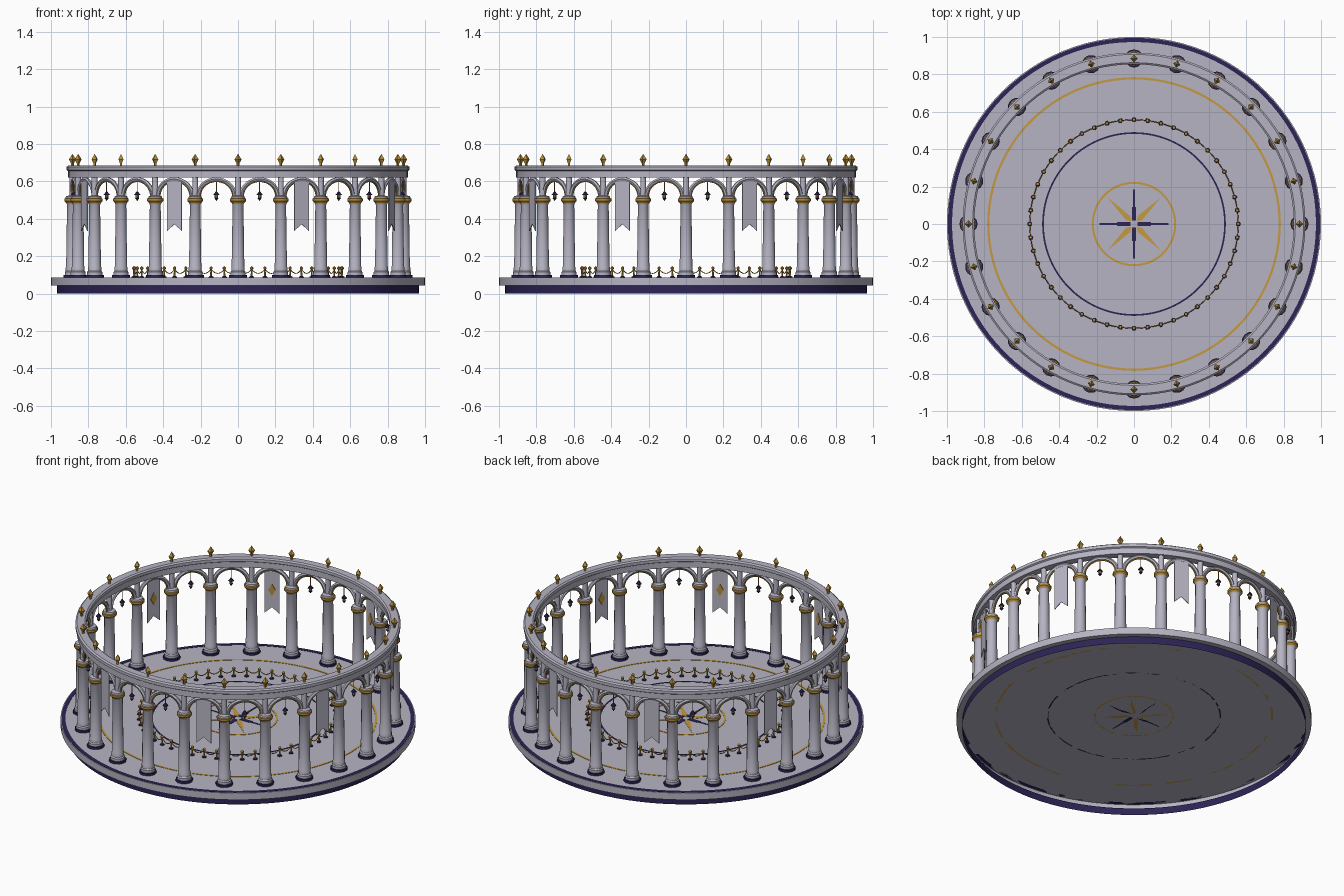
import bpy, bmesh, math
from mathutils import Vector

cube = bpy.data.objects.get("Cube")
if cube:
    bpy.data.objects.remove(cube, do_unlink=True)


def material(name, rgb):
    m = bpy.data.materials.new(name)
    m.use_nodes = True
    m.diffuse_color = (*rgb, 1)
    bsdf = next(n for n in m.node_tree.nodes if n.type == 'BSDF_PRINCIPLED')
    bsdf.inputs["Base Color"].default_value = (*rgb, 1)
    bsdf.inputs["Roughness"].default_value = 0.7
    return m


MATS = [material("pale stone", (0.47, 0.455, 0.54)),
        material("navy", (0.026, 0.017, 0.09)),
        material("inlay gold", (0.56, 0.32, 0.05)),
        material("aged gold", (0.46, 0.26, 0.045))]
STONE, NAVY, INLAY, GOLD = range(4)
FLOOR, RING = 0.085, 0.885


def link(name, mesh, smooth=True):
    if smooth:
        mesh.shade_smooth()
        mesh.set_sharp_from_angle(angle=0.6)
    ob = bpy.data.objects.new(name, mesh)
    bpy.context.scene.collection.objects.link(ob)
    return ob


def finish(name, bm, smooth=True):
    bmesh.ops.recalc_face_normals(bm, faces=bm.faces)
    mesh = bpy.data.meshes.new(name)
    for m in MATS:
        mesh.materials.append(m)
    bm.to_mesh(mesh)
    bm.free()
    return link(name, mesh, smooth)


def lathe(name, profile, segs, at=0.0, closed=False, smooth=True):
    """Turn (radius, z, colour) points round a vertical axis at x = at."""
    bm = bmesh.new()
    rings = []
    for r, z, _ in profile:
        n = segs if r > 0 else 1
        rings.append([bm.verts.new((at + r * math.cos(math.tau * i / segs),
                                    r * math.sin(math.tau * i / segs), z)) for i in range(n)])
    count = len(profile)
    for k in range(count if closed else count - 1):
        a, b = rings[k], rings[(k + 1) % count]
        for i in range(segs):
            j = (i + 1) % segs
            quad = [a[i % len(a)], a[j % len(a)], b[j % len(b)], b[i % len(b)]]
            face = bm.faces.new(list(dict.fromkeys(quad)))
            face.material_index = profile[k][2]
    return finish(name, bm, smooth)


def plate(name, points, push, colour):
    """Thin plate from a 3D outline, thickened along push."""
    bm = bmesh.new()
    face = bm.faces.new([bm.verts.new(p) for p in points])
    new = bmesh.ops.extrude_face_region(bm, geom=[face])["geom"]
    bmesh.ops.translate(bm, vec=Vector(push), verts=[v for v in new if isinstance(v, bmesh.types.BMVert)])
    for f in bm.faces:
        f.material_index = colour
    return finish(name, bm, False)


def repeat(ob, angles):
    """Place linked copies of a part at angles (degrees) about the centre."""
    for i, a in enumerate(angles):
        o = ob if i == 0 else ob.copy()
        if i:
            bpy.context.scene.collection.objects.link(o)
        o.rotation_euler.z = math.radians(a)


def tubes(name, paths, radius, colour):
    cu = bpy.data.curves.new(name + " path", 'CURVE')
    cu.dimensions = '3D'
    cu.bevel_depth = radius
    cu.bevel_resolution = 1
    for path in paths:
        s = cu.splines.new('POLY')
        s.points.add(len(path) - 1)
        for p, co in zip(s.points, path):
            p.co = (*co, 1)
    tmp = bpy.data.objects.new("temp", cu)
    bpy.context.scene.collection.objects.link(tmp)
    deps = bpy.context.evaluated_depsgraph_get()
    mesh = bpy.data.meshes.new_from_object(tmp.evaluated_get(deps))
    bpy.data.objects.remove(tmp, do_unlink=True)
    mesh.materials.clear()
    mesh.materials.append(MATS[colour])
    return link(name, mesh)


def polar(r, degrees, z):
    a = math.radians(degrees)
    return (r * math.cos(a), r * math.sin(a), z)


COLUMNS = [15 * i for i in range(24)]
BAYS = [a + 7.5 for a in COLUMNS]
BANNERS = [a for a in BAYS if a % 45 == 22.5]
LANTERNS = [a for a in BAYS if a not in BANNERS]

# Stepped round platform, hollow underneath
lathe("platform", [(0, FLOOR, STONE), (1, FLOOR, STONE), (1, 0.043, STONE),
                   (0.968, 0.043, NAVY), (0.968, 0, NAVY)], 96)


# Floor inlays
def inlay(name, r0, r1, colour):
    z = FLOOR + 0.002
    lathe(name, [(r0, FLOOR, colour), (r0, z, colour), (r1, z, colour), (r1, FLOOR, colour)],
          96, closed=True)


inlay("rim_band", 0.973, 0.995, NAVY)
inlay("outer_gold_band", 0.773, 0.785, INLAY)
inlay("inner_navy_band", 0.482, 0.491, NAVY)
inlay("centre_gold_band", 0.215, 0.226, INLAY)
up = (0, 0, 0.002)
repeat(plate("compass_main_point",
             [(x, y, FLOOR) for x, y in ((0.02, -0.012), (0.09, -0.012), (0.09, -0.006), (0.185, -0.004),
                                         (0.185, 0.004), (0.09, 0.006), (0.09, 0.012), (0.02, 0.012))],
             up, NAVY), range(0, 360, 90))
repeat(plate("compass_diagonal_point",
             [(x, y, FLOOR) for x, y in ((0.02, 0), (0.045, -0.016), (0.2, 0), (0.045, 0.016))],
             up, INLAY), range(45, 405, 90))

# Columns with navy plinth, turned base, tapered shaft, gilded capital and slim upper post
repeat(lathe("column", [(0, 0.086, NAVY), (0.049, 0.086, NAVY), (0.049, 0.099, NAVY),
                        (0.041, 0.1, STONE), (0.041, 0.115, STONE), (0.036, 0.122, STONE),
                        (0.036, 0.14, STONE), (0.034, 0.145, STONE), (0.029, 0.475, STONE),
                        (0.034, 0.485, GOLD), (0.043, 0.495, GOLD), (0.043, 0.507, GOLD),
                        (0.037, 0.51, STONE), (0.035, 0.52, STONE), (0.016, 0.525, STONE),
                        (0.016, 0.625, STONE)], 12, RING), COLUMNS)

# Ring beam with projecting cornice
lathe("ring_beam", [(0.862, 0.62, STONE), (0.908, 0.62, STONE), (0.908, 0.655, STONE),
                    (0.916, 0.66, STONE), (0.916, 0.678, STONE), (0.907, 0.685, STONE),
                    (0.863, 0.685, STONE), (0.854, 0.678, STONE), (0.854, 0.66, STONE),
                    (0.862, 0.655, STONE)], 96, closed=True)

# Four-sided finials
repeat(lathe("finial", [(0.007, 0.684, GOLD), (0.007, 0.695, GOLD), (0.019, 0.718, GOLD),
                        (0, 0.747, GOLD)], 4, RING, smooth=False), COLUMNS)


# Arches between the columns, with a slim gilded inner moulding
def arch(half, spring, rise):
    pts = [(math.cos(math.pi * i / 16), math.sin(math.pi * i / 16)) for i in range(17)]
    return [polar(RING, 7.5 + half * c, spring + rise * s) for c, s in pts]


repeat(tubes("arch", [arch(6.5, 0.52, 0.092)], 0.011, STONE), COLUMNS)
repeat(tubes("arch_moulding", [arch(5.7, 0.52, 0.08)], 0.004, GOLD), COLUMNS)

# Hanging lanterns
repeat(tubes("lantern_rod", [[(RING, 0, 0.61), (RING, 0, 0.545)]], 0.0025, GOLD), LANTERNS)
repeat(lathe("lantern", [(0, 0.55, NAVY), (0.006, 0.542, NAVY), (0.017, 0.528, NAVY),
                         (0.009, 0.526, GOLD), (0.009, 0.513, NAVY), (0.011, 0.51, NAVY),
                         (0, 0.495, NAVY)], 8, RING, smooth=False), LANTERNS)

# Swallow-tailed banners with a diamond on the inner face
outline = ((-0.042, 0.605), (0.042, 0.605), (0.042, 0.335), (0, 0.372), (-0.042, 0.335))
repeat(plate("banner", [(RING, y, z) for y, z in outline], (0.005, 0, 0), STONE), BANNERS)
diamond = ((-0.021, 0.48), (0, 0.518), (0.021, 0.48), (0, 0.442))
repeat(plate("banner_diamond", [(RING, y, z) for y, z in diamond], (-0.004, 0, 0), GOLD), BANNERS)

# Inner barrier of small posts joined by sagging chains
STEP, BARRIER = 7.5, 0.557
POSTS = [STEP * i for i in range(48)]
repeat(lathe("barrier_post", [(0, 0.086, NAVY), (0.013, 0.086, NAVY), (0.012, 0.092, NAVY),
                              (0.005, 0.093, GOLD), (0.004, 0.128, GOLD), (0.009, 0.132, GOLD),
                              (0.009, 0.139, GOLD), (0, 0.147, GOLD)], 8, BARRIER), POSTS)
sag = [polar(BARRIER, STEP * t / 8, 0.13 - 0.022 * (1 - (t / 4 - 1) ** 2)) for t in range(9)]
repeat(tubes("barrier_chain", [sag], 0.0025, GOLD), POSTS)
